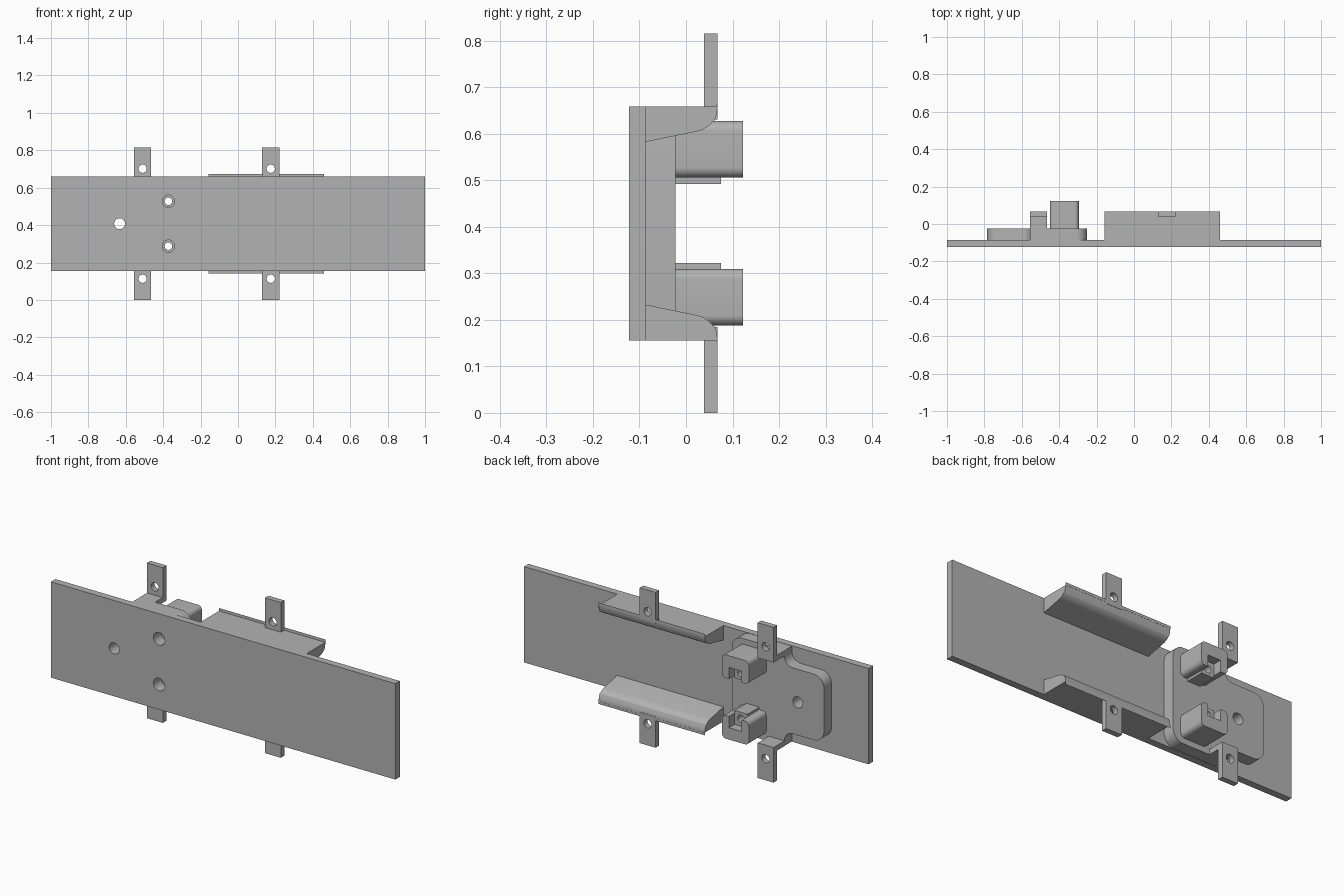
import bpy, bmesh
from math import cos, sin, pi, radians
from mathutils import Vector

MID = 0.4075      # height of the horizontal symmetry plane
BACK = -0.086     # rear face of the main plate

if "Cube" in bpy.data.objects:
    bpy.data.objects.remove(bpy.data.objects["Cube"])

grey = bpy.data.materials.new("plain grey")
grey.use_nodes = True
colour = (0.45, 0.45, 0.45, 1)
grey.diffuse_color = colour
grey.node_tree.nodes["Principled BSDF"].inputs["Base Color"].default_value = colour


def rounded(points, steps=8):
    """Replace each (u, v, tangent length) corner by a circular arc."""
    out = []
    for i, (u, v, d) in enumerate(points):
        p = Vector((u, v))
        if d == 0:
            out.append(p)
            continue
        a = (Vector(points[i - 1][:2]) - p).normalized()
        b = (Vector(points[(i + 1) % len(points)][:2]) - p).normalized()
        w = sin(a.angle(b) / 2)
        for k in range(steps + 1):
            t = k / steps
            c0, c1, c2 = (1 - t) ** 2, 2 * t * (1 - t) * w, t * t
            out.append(((p + a * d) * c0 + p * c1 + (p + b * d) * c2) / (c0 + c1 + c2))
    return out


def prism(name, outline, lo, hi, axis="y"):
    """Extrude an (x, z) outline along y, or a (y, z) outline along x."""
    bm = bmesh.new()
    rings = []
    for e in (lo, hi):
        rings.append([bm.verts.new((u, e, v) if axis == "y" else (e, u, v))
                      for u, v in outline])
    n = len(outline)
    bm.faces.new(rings[0])
    bm.faces.new(rings[1])
    for i in range(n):
        j = (i + 1) % n
        bm.faces.new((rings[0][i], rings[0][j], rings[1][j], rings[1][i]))
    bmesh.ops.recalc_face_normals(bm, faces=bm.faces)
    mesh = bpy.data.meshes.new(name)
    bm.to_mesh(mesh)
    bm.free()
    mesh.materials.append(grey)
    obj = bpy.data.objects.new(name, mesh)
    bpy.context.collection.objects.link(obj)
    return obj


def box(name, x0, x1, y0, y1, z0, z1, r=0):
    return prism(name, rounded([(x0, z0, r), (x1, z0, r), (x1, z1, r), (x0, z1, r)]), y0, y1)


def drill(x, z, r, y0, y1):
    return prism("drill", [(x + r * cos(k * pi / 16), z + r * sin(k * pi / 16))
                           for k in range(32)], y0, y1)


def cut(obj, cutters):
    for c in cutters:
        c.hide_render = True
        m = obj.modifiers.new("cut", "BOOLEAN")
        m.operation, m.solver, m.object = "DIFFERENCE", "EXACT", c
    graph = bpy.context.evaluated_depsgraph_get()
    mesh = bpy.data.meshes.new_from_object(obj.evaluated_get(graph))
    obj.modifiers.clear()
    obj.data = mesh
    for c in cutters:
        bpy.data.objects.remove(c)


SCREW_X, SCREW_DZ = -0.372, 0.12


def base_holes():
    holes = [drill(-0.633, MID, 0.029, -0.3, 0.1)]
    for s in (1, -1):
        z = MID + s * SCREW_DZ
        holes += [drill(SCREW_X, z, 0.033, -0.3, -0.06),
                  drill(SCREW_X, z, 0.02, -0.07, 0.2)]
    return holes


parts = []

# Main plate
plate = box("main_plate", -1, 1, -0.123, BACK, MID - 0.2515, MID + 0.2515)
cut(plate, base_holes())
parts.append(plate)

# Stepped mounting pad behind the plate
half = [(-0.785, 0.173, 0.06), (-0.555, 0.173, 0.05), (-0.555, 0.25, 0), (-0.25, 0.25, 0.06)]
outline = [(x, MID + z, r) for x, z, r in half]
outline += [(x, MID - z, r) for x, z, r in reversed(half)]
pad = prism("mounting_pad", rounded(outline), BACK, -0.023)
cut(pad, base_holes())
parts.append(pad)

for s, side in ((1, "upper"), (-1, "lower")):
    def level(d):
        return MID + s * d

    # Long guide rail with a sloped inner face and rounded lip
    profile = [(BACK, level(0.2515), 0), (BACK, level(0.175), 0),
               (0.055, level(0.204), 0.032), (0.068, level(0.24), 0.026),
               (0.068, level(0.2515), 0)]
    parts.append(prism(side + "_rail", rounded(profile), -0.157, 0.46, "x"))

    # Drilled tabs, one on the rail and one on the bracket leg
    for x, where, start in ((0.175, "rail", 0.245), (-0.51, "bracket", 0.223)):
        tab = box(f"{side}_{where}_tab", x - 0.046, x + 0.046, 0.039, 0.068,
                  level(start), level(0.4075))
        cut(tab, [drill(x, level(0.294), 0.022, -0.1, 0.2)])
        parts.append(tab)

    # Bracket leg joining the pad and its tab
    parts.append(box(side + "_bracket_leg", -0.556, -0.464, -0.03, 0.039,
                     level(0.223), level(0.25)))

    # Clamp block with a screw hole and an open nut pocket
    block = box(side + "_clamp_block", -0.45, -0.295, -0.023, 0.122,
                level(0.098), level(0.22), 0.022)
    pocket = box("pocket", SCREW_X - 0.037, SCREW_X + 0.037, 0.075, 0.2,
                 level(0.07), level(0.158))
    cut(block, [pocket, drill(SCREW_X, level(SCREW_DZ), 0.02, -0.1, 0.1)])
    parts.append(block)

    # Thin lip below the pocket
    parts.append(box(side + "_clamp_lip", SCREW_X - 0.037, SCREW_X + 0.037, -0.023, 0.075,
                     level(0.085), level(0.098)))

# Smooth the arcs while keeping the edges crisp
bpy.ops.object.select_all(action="DESELECT")
for p in parts:
    p.select_set(True)
bpy.context.view_layer.objects.active = parts[0]
bpy.ops.object.shade_smooth_by_angle(angle=radians(30))
